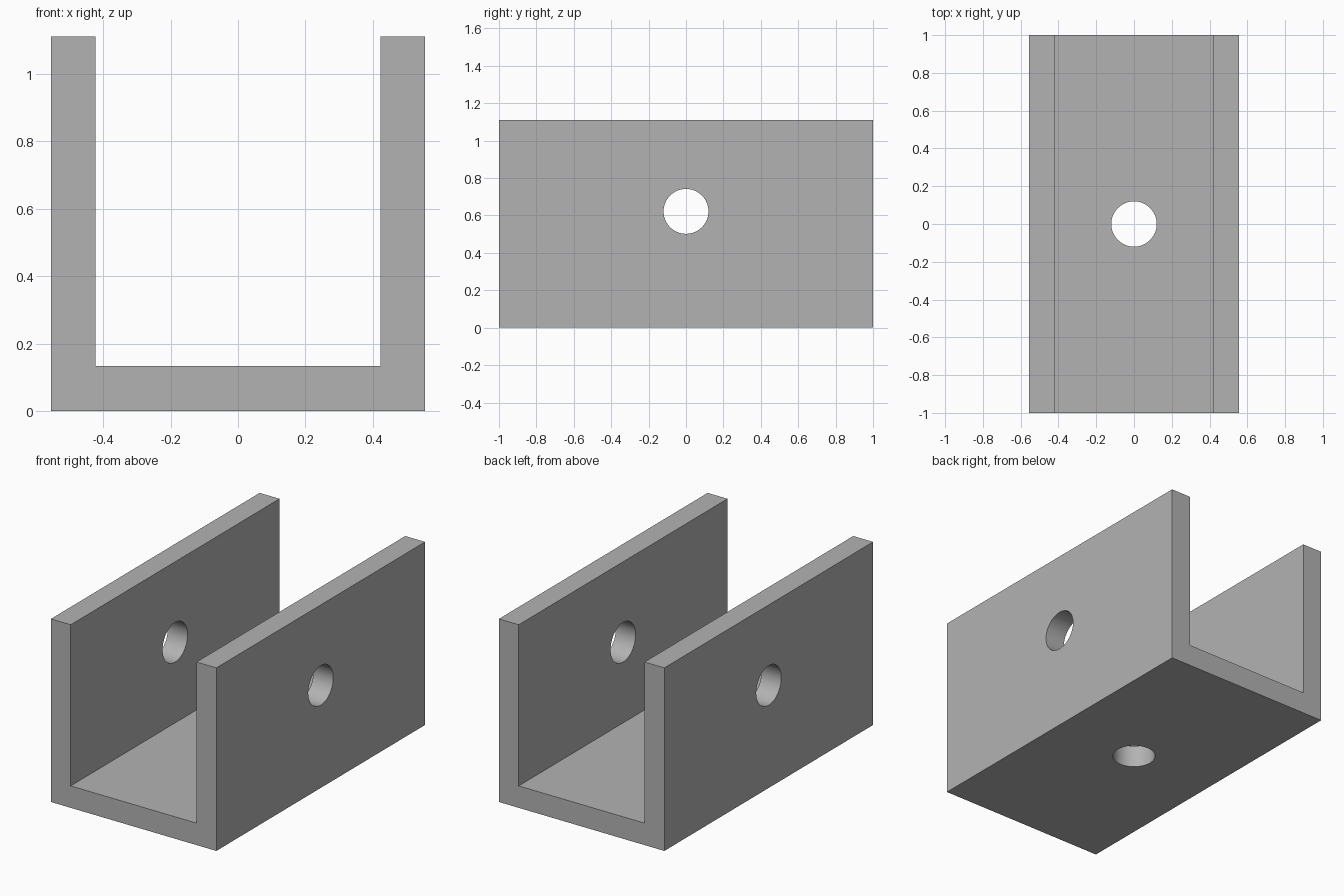
import bpy
import bmesh
from math import pi, radians
from mathutils import Matrix

WIDTH, LENGTH, HEIGHT = 1.11, 2.0, 1.11
WALL = 0.133
HOLE_RADIUS = 0.12
HOLE_HEIGHT = 0.622

if "Cube" in bpy.data.objects:
    bpy.data.objects.remove(bpy.data.objects["Cube"], do_unlink=True)

# Plain grey metal
grey = bpy.data.materials.new("grey_metal")
grey.use_nodes = True
colour = (0.45, 0.45, 0.45, 1)
grey.diffuse_color = colour
grey.node_tree.nodes["Principled BSDF"].inputs["Base Color"].default_value = colour


def add_object(name, bm):
    bmesh.ops.recalc_face_normals(bm, faces=bm.faces)
    mesh = bpy.data.meshes.new(name)
    bm.to_mesh(mesh)
    bm.free()
    mesh.materials.append(grey)
    obj = bpy.data.objects.new(name, mesh)
    bpy.context.collection.objects.link(obj)
    return obj


def hole_cutter(name, depth, matrix):
    bm = bmesh.new()
    bmesh.ops.create_cone(bm, cap_ends=True, segments=64, radius1=HOLE_RADIUS,
                          radius2=HOLE_RADIUS, depth=depth, matrix=matrix)
    obj = add_object(name, bm)
    obj.hide_render = True
    return obj


# U-shaped channel extruded along y
outer, inner = WIDTH / 2, WIDTH / 2 - WALL
profile = [(-outer, 0), (outer, 0), (outer, HEIGHT), (inner, HEIGHT),
           (inner, WALL), (-inner, WALL), (-inner, HEIGHT), (-outer, HEIGHT)]
bm = bmesh.new()
face = bm.faces.new([bm.verts.new((x, -LENGTH / 2, z)) for x, z in profile])
extruded = bmesh.ops.extrude_face_region(bm, geom=[face])["geom"]
bmesh.ops.translate(bm, vec=(0, LENGTH, 0),
                    verts=[v for v in extruded if isinstance(v, bmesh.types.BMVert)])
channel = add_object("u_channel", bm)

# Holes through both side walls and through the floor
cutters = [
    hole_cutter("side_hole_cutter", WIDTH * 2,
                Matrix.Translation((0, 0, HOLE_HEIGHT)) @ Matrix.Rotation(pi / 2, 4, "Y")),
    hole_cutter("floor_hole_cutter", WALL * 4, Matrix.Identity(4)),
]
bpy.ops.object.select_all(action="DESELECT")
bpy.context.view_layer.objects.active = channel
channel.select_set(True)
for cutter in cutters:
    cut = channel.modifiers.new(cutter.name, "BOOLEAN")
    cut.operation = "DIFFERENCE"
    cut.solver = "EXACT"
    cut.object = cutter
    bpy.ops.object.modifier_apply(modifier=cut.name)
    bpy.data.objects.remove(cutter, do_unlink=True)

# Smooth hole walls, sharp edges elsewhere
bpy.ops.object.shade_smooth_by_angle(angle=radians(30))
